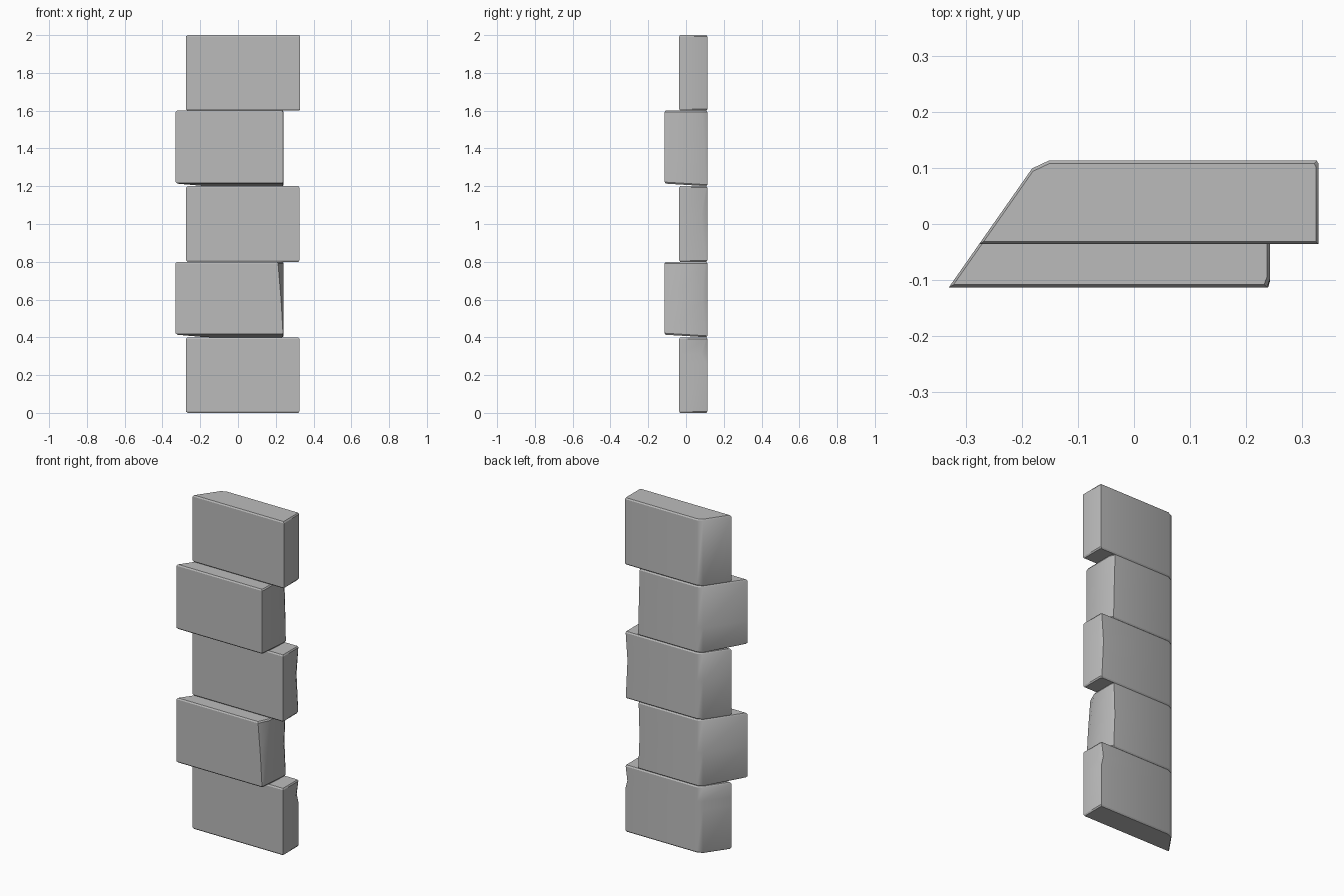
import bpy
import bmesh
import math

cube = bpy.data.objects.get("Cube")
if cube:
    bpy.data.objects.remove(cube, do_unlink=True)

grey = bpy.data.materials.new("stone_grey")
grey.use_nodes = True
colour = (0.5, 0.5, 0.5, 1)
grey.diffuse_color = colour
grey.node_tree.nodes["Principled BSDF"].inputs["Base Color"].default_value = colour

BACK = 0.113


def mitre_x(y):
    """Left mitre line shared by all the stones."""
    return -0.33 + (y + BACK) * 0.7


def outline(front, right, back_cut, front_cut, inset):
    """Plan of a stone: mitred left end, chipped right corners."""
    f, b, r = front + inset, BACK - inset, right - inset
    return [
        (mitre_x(f) + inset, f),
        (r - front_cut, f),
        (r, f + front_cut * 2 + 0.004),
        (r, b - back_cut),
        (r - back_cut * 0.5, b),
        (mitre_x(b) + 0.02 + inset, b),
        (mitre_x(b - 0.014) + inset, b - 0.014),
    ]


def stone(name, base, front, right, levels, undercut=0.0):
    """Loft the plan through levels of (height, back chip, front chip)."""
    bm = bmesh.new()
    rings = []
    last = len(levels) - 1
    for i, (h, back_cut, front_cut) in enumerate(levels):
        inset = 0.005 if i in (0, last) else 0
        ring = []
        for x, y in outline(front, right, back_cut, front_cut, inset):
            lift = undercut * (BACK - y) / (BACK - front) if i < 2 else 0
            ring.append(bm.verts.new((x, y, base + h + lift)))
        rings.append(ring)
    for low, high in zip(rings, rings[1:]):
        n = len(low)
        for k in range(n):
            j = (k + 1) % n
            bm.faces.new((low[k], low[j], high[j], high[k]))
    bm.faces.new(rings[0][::-1])
    bm.faces.new(rings[-1])
    bmesh.ops.recalc_face_normals(bm, faces=bm.faces)
    mesh = bpy.data.meshes.new(name)
    bm.to_mesh(mesh)
    bm.free()
    mesh.materials.append(grey)
    obj = bpy.data.objects.new(name, mesh)
    bpy.context.collection.objects.link(obj)
    bpy.ops.object.select_all(action="DESELECT")
    obj.select_set(True)
    bpy.context.view_layer.objects.active = obj
    bpy.ops.object.shade_smooth_by_angle(angle=math.radians(30))


# Recessed stones, wider to the right
stone("bottom_stone", 0, -0.036, 0.325,
      [(0, 0.006, 0), (0.008, 0.006, 0), (0.26, 0.006, 0), (0.31, 0.03, 0),
       (0.392, 0.008, 0), (0.4, 0.008, 0)])
stone("middle_stone", 0.8, -0.036, 0.325,
      [(0, 0.01, 0), (0.008, 0.01, 0), (0.23, 0.032, 0),
       (0.392, 0.008, 0), (0.4, 0.008, 0)])
stone("top_stone", 1.6, -0.036, 0.329,
      [(0, 0.008, 0), (0.008, 0.008, 0), (0.392, 0.006, 0), (0.4, 0.006, 0)])

# Projecting stones, shifted to the left
stone("lower_projecting_stone", 0.4, -BACK, 0.242,
      [(0, 0.01, 0.004), (0.008, 0.01, 0.004), (0.2, 0.026, 0.014),
       (0.392, 0.014, 0.03), (0.4, 0.014, 0.03)], undercut=0.014)
stone("upper_projecting_stone", 1.2, -BACK, 0.242,
      [(0, 0.008, 0.003), (0.008, 0.008, 0.003), (0.15, 0.014, 0.003),
       (0.392, 0.028, 0.005), (0.4, 0.028, 0.005)], undercut=0.014)
